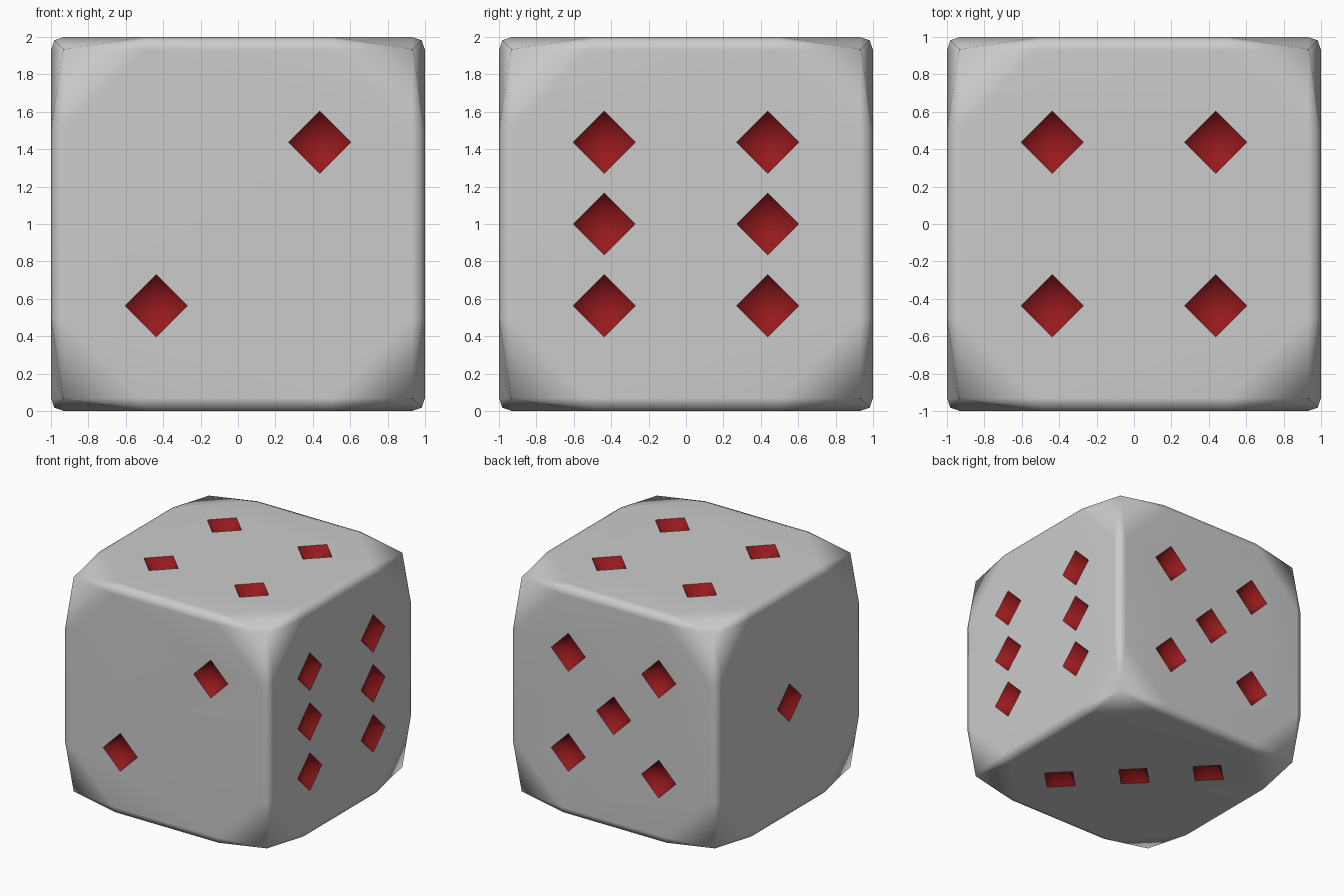
import bpy, bmesh
from itertools import product
from mathutils import Vector

if "Cube" in bpy.data.objects:
    bpy.data.objects.remove(bpy.data.objects["Cube"])

CORNER, EDGE, FLAT, MID = 0.934, 0.982, 0.93, 0.5   # rounding of the cube
P, R, DEPTH = 0.437, 0.166, 0.08                    # pip spacing, half-diagonal, depth
UP = Vector((0, 0, 1))


def mesh_object(name, bm):
    bmesh.ops.recalc_face_normals(bm, faces=bm.faces)
    mesh = bpy.data.meshes.new(name)
    bm.to_mesh(mesh)
    bm.free()
    obj = bpy.data.objects.new(name, mesh)
    bpy.context.collection.objects.link(obj)
    return obj


red = bpy.data.materials.new("pip_red")
red.diffuse_color = (0.3, 0.01, 0.012, 1)
red.use_nodes = True
red.node_tree.nodes["Principled BSDF"].inputs["Base Color"].default_value = red.diffuse_color
grey = bpy.data.materials.new("body_grey")

# Body: hull of corner points, softened edge points and flat octagon points
points = set()
for sx, sy, sz in product((-1, 1), repeat=3):
    base = [(CORNER,) * 3, (MID, EDGE, EDGE), (EDGE, MID, EDGE), (EDGE, EDGE, MID)]
    for i in range(3):
        for a, b in ((MID, FLAT), (FLAT, MID)):
            p = [a, b]
            p.insert(i, 1.0)
            base.append(tuple(p))
    points |= {(x * sx, y * sy, z * sz + 1) for x, y, z in base}
bm = bmesh.new()
for p in sorted(points):
    bm.verts.new(p)
bmesh.ops.convex_hull(bm, input=bm.verts[:])
bmesh.ops.dissolve_limit(bm, angle_limit=0.01, verts=bm.verts[:], edges=bm.edges[:])
die = mesh_object("die_body", bm)

# Pip cutters: tapered diamonds, one set per face
ONE = [(0, 0)]
DIAG = [(-P, -P), (P, P)]
FOUR = list(product((-P, P), repeat=2))
SIX = list(product((-P, P), (-P, 0, P)))
ANTI = [(P, -P), (0, 0), (-P, P)]
FACES = [  # normal, first in-face axis, second in-face axis, pips
    ((0, -1, 0), (1, 0, 0), (0, 0, 1), DIAG),
    ((0, 1, 0), (1, 0, 0), (0, 0, 1), FOUR + ONE),
    ((1, 0, 0), (0, 1, 0), (0, 0, 1), SIX),
    ((-1, 0, 0), (0, 1, 0), (0, 0, 1), ONE),
    ((0, 0, 1), (1, 0, 0), (0, 1, 0), FOUR),
    ((0, 0, -1), (1, 0, 0), (0, 1, 0), ANTI),
]
bm = bmesh.new()
for n, u, v, pips in FACES:
    n, u, v = Vector(n), Vector(u), Vector(v)
    for a, b in pips:
        rings = []
        for h, r in ((0.05, R), (0, R), (-DEPTH, R * 0.6)):
            c = UP + n * (1 + h) + u * a + v * b
            rings.append([bm.verts.new(c + d * r) for d in (u, v, -u, -v)])
        bm.faces.new(rings[0])
        bm.faces.new(rings[-1])
        for top, low in zip(rings, rings[1:]):
            for i in range(4):
                j = (i + 1) % 4
                bm.faces.new((top[i], top[j], low[j], low[i]))
cutter = mesh_object("pip_cutter", bm)

for obj in (die, cutter):
    obj.data.materials.append(grey)
    obj.data.materials.append(red)
for f in cutter.data.polygons:
    f.material_index = 1

# Carve the pips and bake the result
mod = die.modifiers.new("carve_pips", 'BOOLEAN')
mod.operation = 'DIFFERENCE'
mod.solver = 'EXACT'
mod.object = cutter
bpy.context.view_layer.update()
carved = bpy.data.meshes.new_from_object(
    die.evaluated_get(bpy.context.evaluated_depsgraph_get()))
die.modifiers.clear()
die.data = carved
bpy.data.objects.remove(cutter)

# Smooth shading, crisp only around the pip rims
bm = bmesh.new()
bm.from_mesh(carved)
for f in bm.faces:
    f.smooth = True
for e in bm.edges:
    e.smooth = len({f.material_index for f in e.link_faces}) == 1
bm.to_mesh(carved)
bm.free()
wn = die.modifiers.new("flat_face_normals", 'WEIGHTED_NORMAL')
wn.keep_sharp = True
